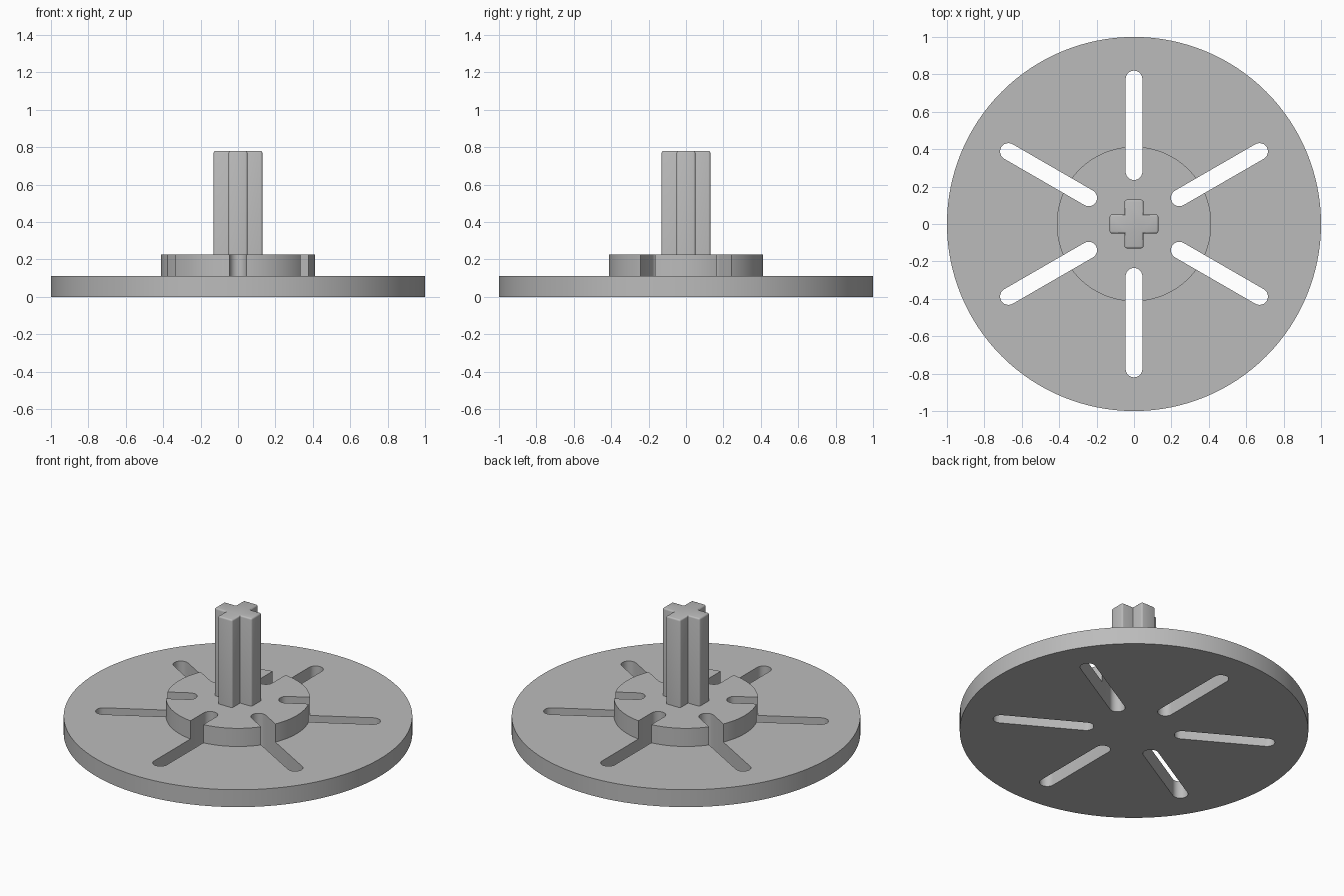
import bpy, bmesh
from math import sin, cos, pi, radians
from mathutils import Matrix, Vector

cube = bpy.data.objects.get("Cube")
if cube:
    bpy.data.objects.remove(cube, do_unlink=True)

BASE_TOP, HUB_TOP, SHAFT_TOP = 0.11, 0.225, 0.78
BASE_R, HUB_R = 1.0, 0.413
SLOT_IN, SLOT_OUT, SLOT_HALF = 0.235, 0.82, 0.045
ARM, SPAN = 0.05, 0.13
SIDES = 128

grey = bpy.data.materials.new("plain_grey")
grey.use_nodes = True
colour = (0.5, 0.5, 0.5, 1)
grey.diffuse_color = colour
grey.node_tree.nodes["Principled BSDF"].inputs["Base Color"].default_value = colour


def make_object(name, bm):
    bmesh.ops.recalc_face_normals(bm, faces=bm.faces)
    mesh = bpy.data.meshes.new(name)
    bm.to_mesh(mesh)
    bm.free()
    mesh.materials.append(grey)
    obj = bpy.data.objects.new(name, mesh)
    bpy.context.collection.objects.link(obj)
    return obj


def activate(obj):
    bpy.ops.object.select_all(action='DESELECT')
    obj.select_set(True)
    bpy.context.view_layer.objects.active = obj


def prism(bm, outline, z0, z1):
    """Extrude a flat outline from z0 to z1."""
    face = bm.faces.new([bm.verts.new((p[0], p[1], z0)) for p in outline])
    top = bmesh.ops.extrude_face_region(bm, geom=[face])["geom"]
    verts = [g for g in top if isinstance(g, bmesh.types.BMVert)]
    bmesh.ops.translate(bm, verts=verts, vec=(0, 0, z1 - z0))


# Stepped base disc with raised hub, turned from one profile
bm = bmesh.new()
profile = [(BASE_R, 0), (BASE_R, BASE_TOP), (HUB_R, BASE_TOP), (HUB_R, HUB_TOP)]
rings = [[bm.verts.new((r * cos(2 * pi * i / SIDES), r * sin(2 * pi * i / SIDES), z))
          for i in range(SIDES)] for r, z in profile]
for a, b in zip(rings, rings[1:]):
    for i in range(SIDES):
        j = (i + 1) % SIDES
        bm.faces.new((a[i], a[j], b[j], b[i]))
bm.faces.new(rings[0])
bm.faces.new(rings[-1])
disc = make_object("slotted_disc", bm)

# Six round-ended radial slots
bm = bmesh.new()
steps = 12
slot = []
for centre, start in ((SLOT_OUT - SLOT_HALF, -pi / 2), (SLOT_IN + SLOT_HALF, pi / 2)):
    for i in range(steps + 1):
        a = start + pi * i / steps
        slot.append(Vector((centre + SLOT_HALF * cos(a), SLOT_HALF * sin(a), 0)))
for k in range(6):
    turn = Matrix.Rotation(radians(30 + 60 * k), 3, 'Z')
    prism(bm, [turn @ p for p in slot], -0.1, HUB_TOP + 0.1)
cutter = make_object("slot_cutter", bm)
cutter.hide_render = True

cut = disc.modifiers.new("slots", 'BOOLEAN')
cut.operation = 'DIFFERENCE'
cut.solver = 'EXACT'
cut.object = cutter
activate(disc)
bpy.ops.object.modifier_apply(modifier=cut.name)
bpy.data.objects.remove(cutter, do_unlink=True)

# Cross-shaped shaft with eased outer edges
bm = bmesh.new()
quarter = [Vector(p) for p in ((SPAN, -ARM, 0), (SPAN, ARM, 0), (ARM, ARM, 0))]
cross = [Matrix.Rotation(k * pi / 2, 3, 'Z') @ p for k in range(4) for p in quarter]
prism(bm, cross, HUB_TOP, SHAFT_TOP)
bmesh.ops.recalc_face_normals(bm, faces=bm.faces)
outer = [e for e in bm.edges
         if e.is_convex and max(v.co.z for v in e.verts) > HUB_TOP + 0.01]
bmesh.ops.bevel(bm, geom=outer, offset=0.01, segments=3, profile=0.5, affect='EDGES')
shaft = make_object("cross_shaft", bm)

for obj in (disc, shaft):
    activate(obj)
    bpy.ops.object.shade_smooth_by_angle(angle=radians(35))
